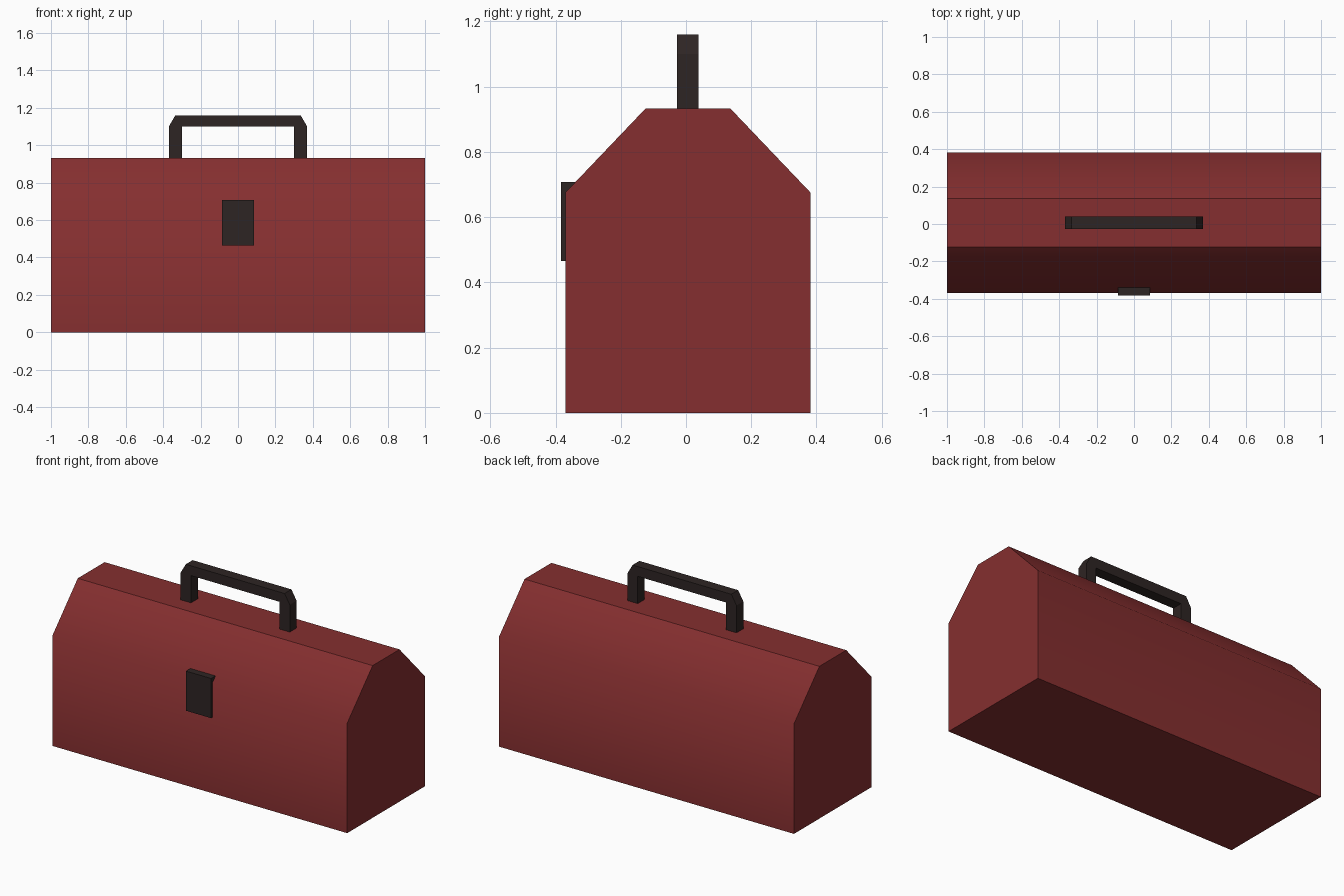
import bpy, math

if "Cube" in bpy.data.objects:
    bpy.data.objects.remove(bpy.data.objects["Cube"])


def material(name, color):
    m = bpy.data.materials.new(name)
    m.diffuse_color = (*color, 1)
    m.use_nodes = True
    m.node_tree.nodes["Principled BSDF"].inputs["Base Color"].default_value = m.diffuse_color
    return m


RED = material("red paint", (0.235, 0.028, 0.029))
BLACK = material("dark plastic", (0.027, 0.018, 0.017))


def prism(name, outline, axis, lo, hi, mat):
    """Extrude a 2D outline along x (outline is y,z) or y (outline is x,z)."""
    place = (lambda p, d: (d, p[0], p[1])) if axis == "x" else (lambda p, d: (p[0], d, p[1]))
    n = len(outline)
    verts = [place(p, d) for d in (lo, hi) for p in outline]
    faces = [tuple(range(n)), tuple(range(2 * n - 1, n - 1, -1))]
    faces += [(i, i + n, (i + 1) % n + n, (i + 1) % n) for i in range(n)]
    mesh = bpy.data.meshes.new(name)
    mesh.from_pydata(verts, [], faces)
    mesh.materials.append(mat)
    obj = bpy.data.objects.new(name, mesh)
    bpy.context.collection.objects.link(obj)
    # make normals point outward
    bpy.ops.object.select_all(action="DESELECT")
    obj.select_set(True)
    bpy.context.view_layer.objects.active = obj
    bpy.ops.object.mode_set(mode="EDIT")
    bpy.ops.mesh.select_all(action="SELECT")
    bpy.ops.mesh.normals_make_consistent(inside=False)
    bpy.ops.object.mode_set(mode="OBJECT")
    return obj


MID = 0.006  # body centre in y; the latch shifts it off zero

# Box body with sloped lid, soft only across the wall-to-slope fold
half = [(0.376, 0), (0.376, 0.675), (0.13, 0.933)]
body = prism("box_body", [(MID + y, z) for y, z in half] +
             [(MID - y, z) for y, z in reversed(half)], "x", -1, 1, RED)
bpy.ops.object.shade_smooth_by_angle(angle=math.radians(45))

# Carrying handle: U shape with chamfered corners
side = [(0.30, 0.933), (0.37, 0.933), (0.37, 1.10), (0.335, 1.16)]
prism("handle", [(0.30, 1.10)] + side +
      [(-x, z) for x, z in reversed(side)] + [(-0.30, 1.10)],
      "y", MID - 0.033, MID + 0.033, BLACK)

# Front latch
prism("latch", [(-0.085, 0.465), (0.085, 0.465), (0.085, 0.708), (-0.085, 0.708)],
      "y", -0.3825, -0.34, BLACK)
